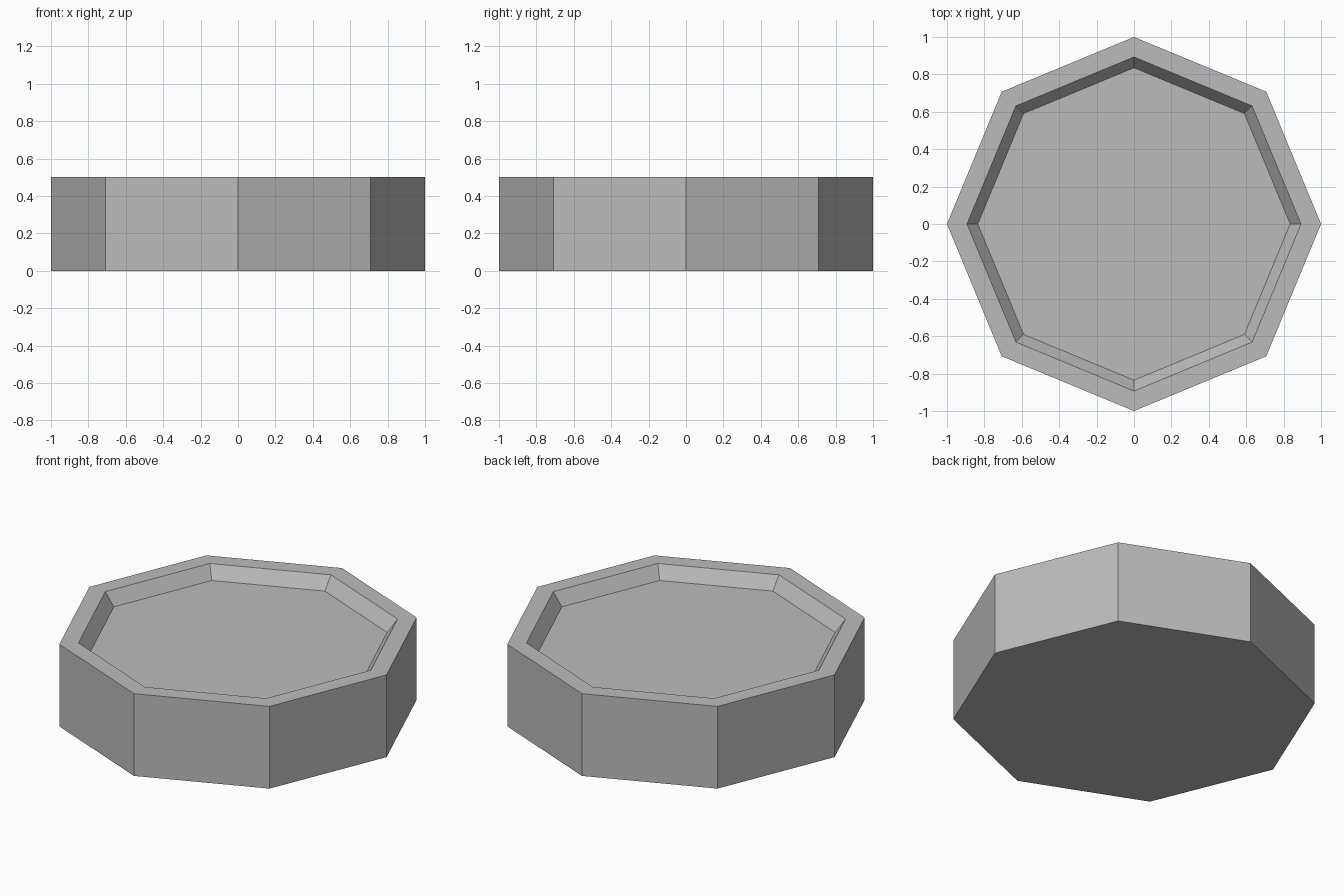
import bpy
import bmesh
from math import cos, sin, tau

cube = bpy.data.objects.get("Cube")
if cube:
    bpy.data.objects.remove(cube, do_unlink=True)

SIDES = 8

# Single plain grey
grey = bpy.data.materials.new("plain grey")
grey.use_nodes = True
color = (0.5, 0.5, 0.5, 1.0)
grey.diffuse_color = color
grey.node_tree.nodes["Principled BSDF"].inputs["Base Color"].default_value = color


def ring(bm, radius, z):
    """Octagon of vertices with a corner on each axis."""
    return [bm.verts.new((radius * cos(tau * i / SIDES), radius * sin(tau * i / SIDES), z))
            for i in range(SIDES)]


# Octagonal tray: outer wall, flat rim, sloped inner wall, recessed floor
bm = bmesh.new()
profile = [(1.0, 0.0), (1.0, 0.5), (0.893, 0.5), (0.835, 0.423)]
rings = [ring(bm, r, z) for r, z in profile]
for low, high in zip(rings, rings[1:]):
    for i in range(SIDES):
        j = (i + 1) % SIDES
        bm.faces.new((low[i], low[j], high[j], high[i]))
bm.faces.new(rings[-1])
bm.faces.new(reversed(rings[0]))
bmesh.ops.recalc_face_normals(bm, faces=bm.faces)

mesh = bpy.data.meshes.new("octagonal_tray")
bm.to_mesh(mesh)
bm.free()
mesh.materials.append(grey)
tray = bpy.data.objects.new("octagonal_tray", mesh)
bpy.context.collection.objects.link(tray)
